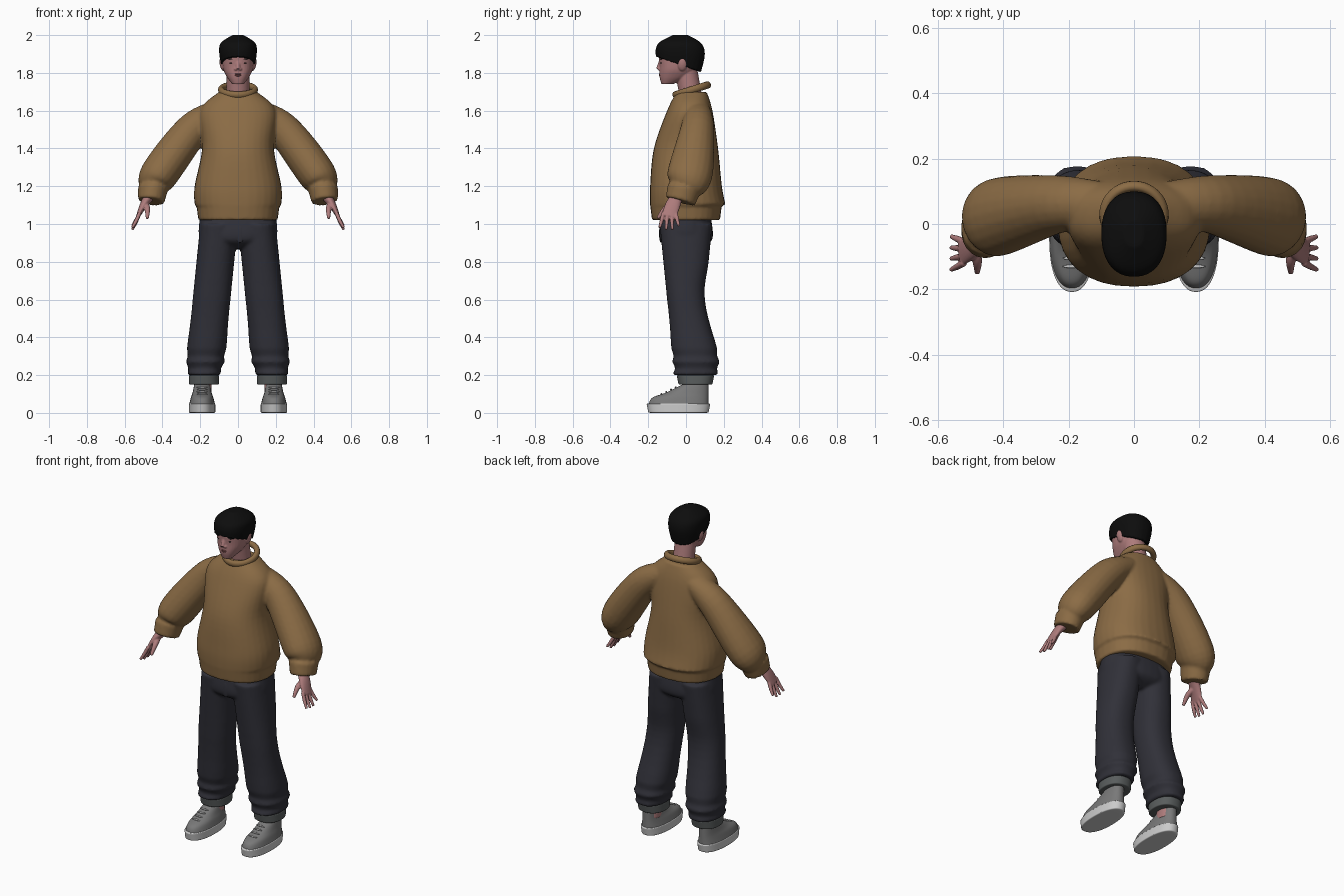
import bpy, bmesh
from math import cos, sin, pi, copysign
from mathutils import Vector, Matrix

if "Cube" in bpy.data.objects:
    bpy.data.objects.remove(bpy.data.objects["Cube"], do_unlink=True)


def material(name, *rgb):
    mat = bpy.data.materials.new(name)
    mat.use_nodes = True
    mat.diffuse_color = (*rgb, 1)
    shader = mat.node_tree.nodes["Principled BSDF"]
    shader.inputs["Base Color"].default_value = (*rgb, 1)
    return mat


knit = material("brown knit", .26, .15, .06)
denim = material("dark navy denim", .03, .03, .04)
skin = material("skin", .42, .2, .2)
black = material("black hair", .004, .004, .004)
canvas = material("grey canvas", .19, .19, .19)
rubber = material("white rubber", .6, .6, .6)
lining = material("grey turn up", .1, .11, .11)
lip_red = material("lip red", .25, .09, .09)


def flow(rows, steps=6):
    """Smooth curve through a few rows of values."""
    padded = [rows[0], *rows, rows[-1]]
    result = []
    for before, start, end, after in zip(padded, padded[1:], padded[2:], padded[3:]):
        for step in range(steps):
            t = step / steps
            ease = t * t * (3 - 2 * t)
            leave, arrive = t * (1 - t) ** 2 / 2, t * t * (t - 1) / 2
            result.append([b + (c - b) * ease + (c - a) * leave + (d - b) * arrive
                           for a, b, c, d in zip(before, start, end, after)])
    return result + [list(rows[-1])]


def bridge(bm, rings):
    """Join successive point rings into a closed solid with a small rim."""
    def shrink(ring):
        middle = sum(ring, Vector()) / len(ring)
        return [middle.lerp(point, .85) for point in ring]

    rings = [shrink(rings[0]), *rings, shrink(rings[-1])]
    loops = [[bm.verts.new(point) for point in ring] for ring in rings]
    for low, high in zip(loops, loops[1:]):
        for i in range(len(low)):
            bm.faces.new((low[i - 1], low[i], high[i], high[i - 1]))
    bm.faces.new(loops[0])
    bm.faces.new(loops[-1])


def stack(bm, layers, offset=0, lean=0, power=2.3, count=32, tilt=0, jag=0, fold=0):
    """Level outlines: height, half width, half depth, middle y."""
    bottom, top = layers[0][0], layers[-1][0]
    rings = []
    for z, width, depth, middle in flow(layers):
        fade = ((top - z) / (top - bottom)) ** 2
        crease = 1 + fold * fade ** 2 * sin(z * 99)
        ring = []
        for i in range(count):
            c, s = cos(2 * pi * i / count), sin(2 * pi * i / count)
            x = width * crease * copysign(abs(c) ** (2 / power), c)
            y = depth * crease * copysign(abs(s) ** (2 / power), s)
            lift = fade * (tilt * y + jag * (i % 2))
            ring.append(Vector((offset - lean * z + x, middle + y, z + lift)))
        rings.append(ring)
    bridge(bm, rings)


def tube(bm, path, count=20):
    """Limb along a path: x, y, z, thickness radius, width radius."""
    rows = flow(path)
    points = [Vector(row[:3]) for row in rows]
    rings = []
    for k, (point, row) in enumerate(zip(points, rows)):
        ahead = points[min(k + 1, len(points) - 1)]
        along = (ahead - points[max(k - 1, 0)]).normalized()
        thick = along.cross(Vector((0, 1, 0))).normalized()
        wide = thick.cross(along)
        angles = [2 * pi * i / count for i in range(count)]
        rings.append([point + thick * row[3] * cos(a) + wide * row[4] * sin(a) for a in angles])
    bridge(bm, rings)


def blob(bm, place, size, turn=0):
    matrix = (Matrix.Translation(place) @ Matrix.Rotation(turn, 4, "Y")
              @ Matrix.Diagonal((*size, 1)))
    bmesh.ops.create_uvsphere(bm, u_segments=16, v_segments=10, radius=1, matrix=matrix)


def finish(name, bm, mat, mirror=True, voxel=0):
    """Make the object; a voxel size fuses overlapping solids into one skin."""
    bmesh.ops.recalc_face_normals(bm, faces=bm.faces)
    mesh = bpy.data.meshes.new(name)
    bm.to_mesh(mesh)
    bm.free()
    mesh.materials.append(mat)
    mesh.shade_smooth()
    obj = bpy.data.objects.new(name, mesh)
    bpy.context.collection.objects.link(obj)
    if mirror:
        obj.modifiers.new("Mirror", "MIRROR").use_mirror_merge = False
    if voxel:
        fuse = obj.modifiers.new("Fuse", "REMESH")
        fuse.mode, fuse.voxel_size, fuse.use_smooth_shade = "VOXEL", voxel, True
        relax = obj.modifiers.new("Relax", "SMOOTH")
        relax.factor, relax.iterations = .5, 3
    else:
        obj.modifiers.new("Round", "SUBSURF").levels = 1


# Sweater: sleeve, wrist band, hem band and body
bm = bmesh.new()
tube(bm, [(.1, .06, 1.6, .06, .07), (.24, .06, 1.5, .09, .09),
          (.42, .02, 1.26, .1, .12), (.46, -.01, 1.18, .06, .08)])
tube(bm, [(.45, -.01, 1.19, .08, .09), (.46, -.03, 1.12, .07, .08)])
stack(bm, [(1.02, .21, .18, 0), (1.1, .22, .19, 0)])
stack(bm, [(1.1, .23, .2, .01), (1.2, .23, .19, 0), (1.4, .19, .17, 0),
           (1.6, .2, .12, .02), (1.7, .1, .08, .03)])
finish("sweater", bm, knit, voxel=.009)

# Neck rib, higher at the back
bpy.ops.mesh.primitive_torus_add(major_segments=40, major_radius=.09, minor_radius=.016,
                                 location=(0, .03, 1.71), rotation=(.3, 0, 0))
collar = bpy.context.object
collar.name, collar.scale.z = "neck_rib", 1.2
collar.data.materials.append(knit)
bpy.ops.object.shade_smooth()

# Trousers: baggy leg with gathered folds, and seat
bm = bmesh.new()
stack(bm, [(.2, .08, .11, .05), (.3, .1, .12, .05), (.6, .1, .1, 0),
           (.8, .1, .12, 0), (1, .1, .14, 0)], offset=.2, lean=.1, fold=.08)
stack(bm, [(.87, .08, .07, 0), (.92, .2, .14, 0), (1.05, .2, .13, 0)])
finish("trousers", bm, denim, voxel=.009)

# Fly flap
bm = bmesh.new()
blob(bm, (.01, -.133, .95), (.025, .01, .05))
finish("fly_flap", bm, denim, mirror=False)

# Turned-up hems
bm = bmesh.new()
stack(bm, [(.15, .08, .09, .05), (.2, .08, .1, .05)], offset=.18)
finish("trouser_hems", bm, lining)

# Ankles
bm = bmesh.new()
stack(bm, [(.1, .04, .05, .05), (.18, .04, .05, .05)], offset=.18)
finish("ankles", bm, skin)

# Shoe soles and uppers
bm = bmesh.new()
stack(bm, [(0, .07, .16, -.04), (.05, .07, .17, -.04)], offset=.19)
finish("shoe_soles", bm, rubber)
bm = bmesh.new()
stack(bm, [(.04, .07, .16, -.04), (.08, .06, .15, -.03), (.11, .05, .11, .01),
           (.16, .04, .06, .06)], offset=.19)
finish("shoe_uppers", bm, canvas)

# Laces
bm = bmesh.new()
for k in range(4):
    blob(bm, (.19, -.13 + .025 * k, .1 + .012 * k), (.03, .005, .005))
finish("laces", bm, rubber)

# Hands: palm, fanned fingers and thumb
bm = bmesh.new()
tube(bm, [(.46, -.04, 1.16, .03, .03), (.5, -.07, 1.1, .02, .04), (.53, -.09, 1.04, .01, .04)])
for k, reach in enumerate((.07, .08, .08, .06)):
    y, fan = -.12 + .022 * k, .02 - .012 * k
    tube(bm, [(.52, y, 1.06, .01, .01), (.54, y - fan / 2, 1.05 - reach / 2, .01, .01),
              (.56, y - fan, 1.05 - reach, .007, .007)])
tube(bm, [(.49, -.06, 1.11, .015, .015), (.48, -.11, 1.08, .015, .015),
          (.48, -.15, 1.03, .008, .008)])
finish("hands", bm, skin, voxel=.004)

# Head: skull and jaw, neck, nose and ears
bm = bmesh.new()
stack(bm, [(1.74, .03, .03, -.1), (1.78, .06, .08, -.06), (1.83, .08, .1, -.04),
           (1.92, .08, .11, -.03), (1.97, .04, .05, -.03)])
stack(bm, [(1.65, .06, .06, .03), (1.82, .06, .06, 0)], power=2)
tube(bm, [(0, -.13, 1.87, .01, .01), (0, -.147, 1.82, .012, .012)])
blob(bm, (.011, -.14, 1.82), (.01, .01, .008))
blob(bm, (.083, -.02, 1.845), (.014, .025, .036), .2)
finish("head", bm, skin, voxel=.004)

# Lips
bm = bmesh.new()
for half_width, z in ((.02, 1.793), (.017, 1.786)):
    blob(bm, (0, -.137, z), (half_width, .007, .005))
finish("lips", bm, lip_red, mirror=False)

# Eyes and eyebrows
bm = bmesh.new()
blob(bm, (.034, -.13, 1.853), (.012, .007, .004))
blob(bm, (.036, -.13, 1.873), (.02, .009, .004), -.12)
finish("eyes_and_brows", bm, black)

# Hair: fringe higher than the nape, with a ragged lower edge
bm = bmesh.new()
stack(bm, [(1.84, .09, .12, -.04), (1.91, .1, .13, -.03), (1.96, .09, .11, -.03),
           (2, .03, .04, -.03)], count=44, tilt=-.35, jag=.012)
finish("hair", bm, black, mirror=False)
